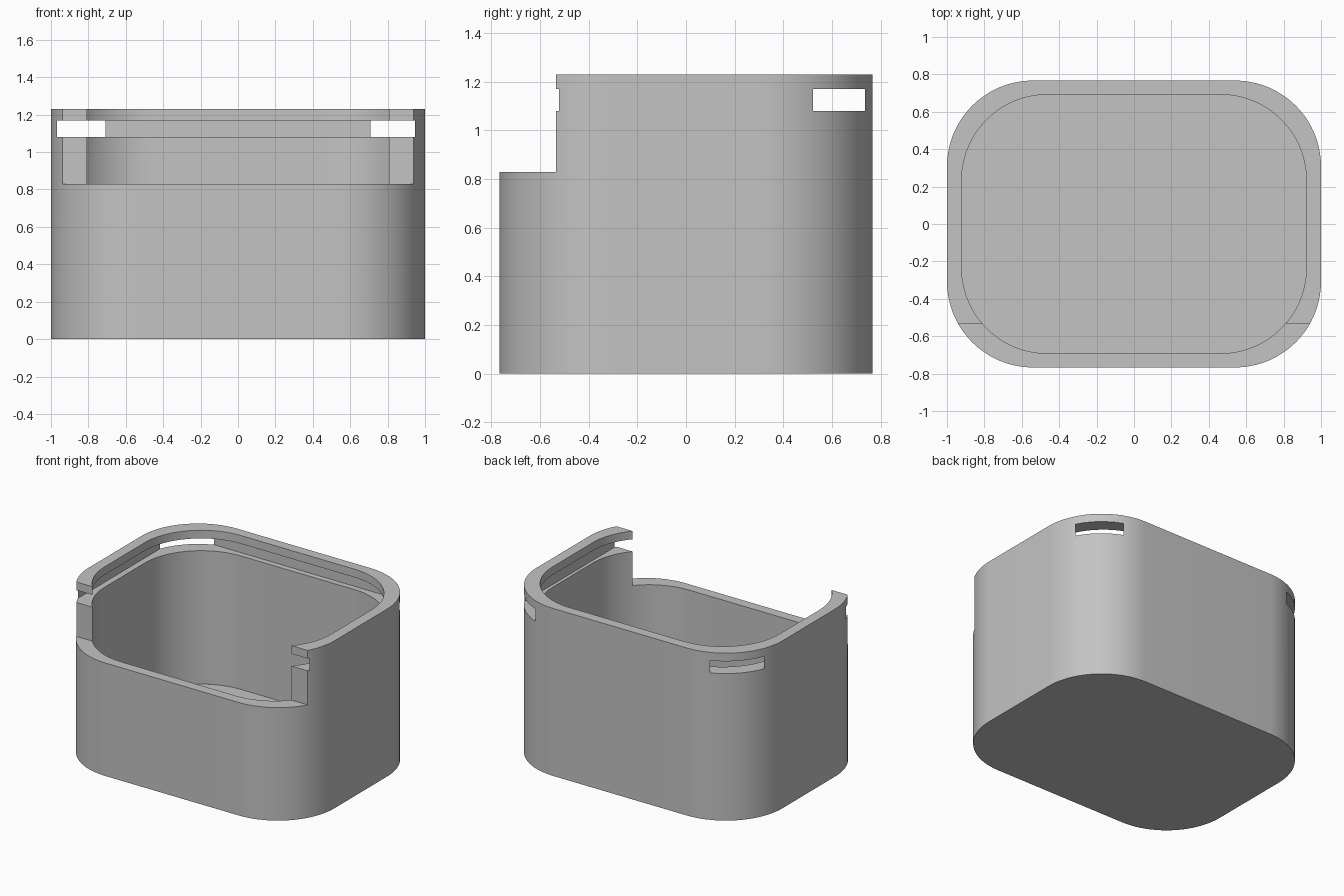
import bpy
import bmesh
import math

if "Cube" in bpy.data.objects:
    bpy.data.objects.remove(bpy.data.objects["Cube"], do_unlink=True)

HEIGHT, FLOOR, RADIUS = 1.23, 0.1, 0.46

grey = bpy.data.materials.new("plain_grey")
grey.use_nodes = True
colour = (0.55, 0.55, 0.55, 1)
grey.diffuse_color = colour
grey.node_tree.nodes["Principled BSDF"].inputs["Base Color"].default_value = colour


def rounded_outline(half_x, half_y, radius, steps=20):
    points = []
    for quarter, (sx, sy) in enumerate([(1, 1), (-1, 1), (-1, -1), (1, -1)]):
        for i in range(steps + 1):
            a = math.pi / 2 * (quarter + i / steps)
            points.append((sx * (half_x - radius) + radius * math.cos(a),
                           sy * (half_y - radius) + radius * math.sin(a)))
    return points


def prism(name, outline, z0, z1):
    bm = bmesh.new()
    base = bm.faces.new([bm.verts.new((x, y, z0)) for x, y in outline])
    top = bmesh.ops.extrude_face_region(bm, geom=[base])["geom"]
    verts = [v for v in top if isinstance(v, bmesh.types.BMVert)]
    bmesh.ops.translate(bm, vec=(0, 0, z1 - z0), verts=verts)
    bmesh.ops.recalc_face_normals(bm, faces=bm.faces)
    mesh = bpy.data.meshes.new(name)
    bm.to_mesh(mesh)
    bm.free()
    mesh.materials.append(grey)
    obj = bpy.data.objects.new(name, mesh)
    bpy.context.collection.objects.link(obj)
    return obj


def rectangle(x0, x1, y0, y1):
    return [(x0, y0), (x1, y0), (x1, y1), (x0, y1)]


# Rounded outer body
box = prism("open_box", rounded_outline(1, 0.767, RADIUS), 0, HEIGHT)

# Cavity, lowered front wall and the lid groove that breaks through the corners
cutters = [
    prism("cavity_cutter", rounded_outline(0.922, 0.692, RADIUS), FLOOR, 1.5),
    prism("front_notch_cutter", rectangle(-1.2, 1.2, -1, -0.535), 0.83, 1.5),
    prism("lid_groove_cutter", rectangle(-0.967, 0.946, -1.1, 0.735), 1.08, 1.17),
]
bpy.context.view_layer.objects.active = box
box.select_set(True)
for cutter in cutters:
    mod = box.modifiers.new(cutter.name, "BOOLEAN")
    mod.operation = "DIFFERENCE"
    mod.solver = "EXACT"
    mod.object = cutter
    bpy.ops.object.modifier_apply(modifier=mod.name)
for cutter in cutters:
    bpy.data.objects.remove(cutter, do_unlink=True)

bpy.ops.object.shade_smooth_by_angle(angle=math.radians(30))
